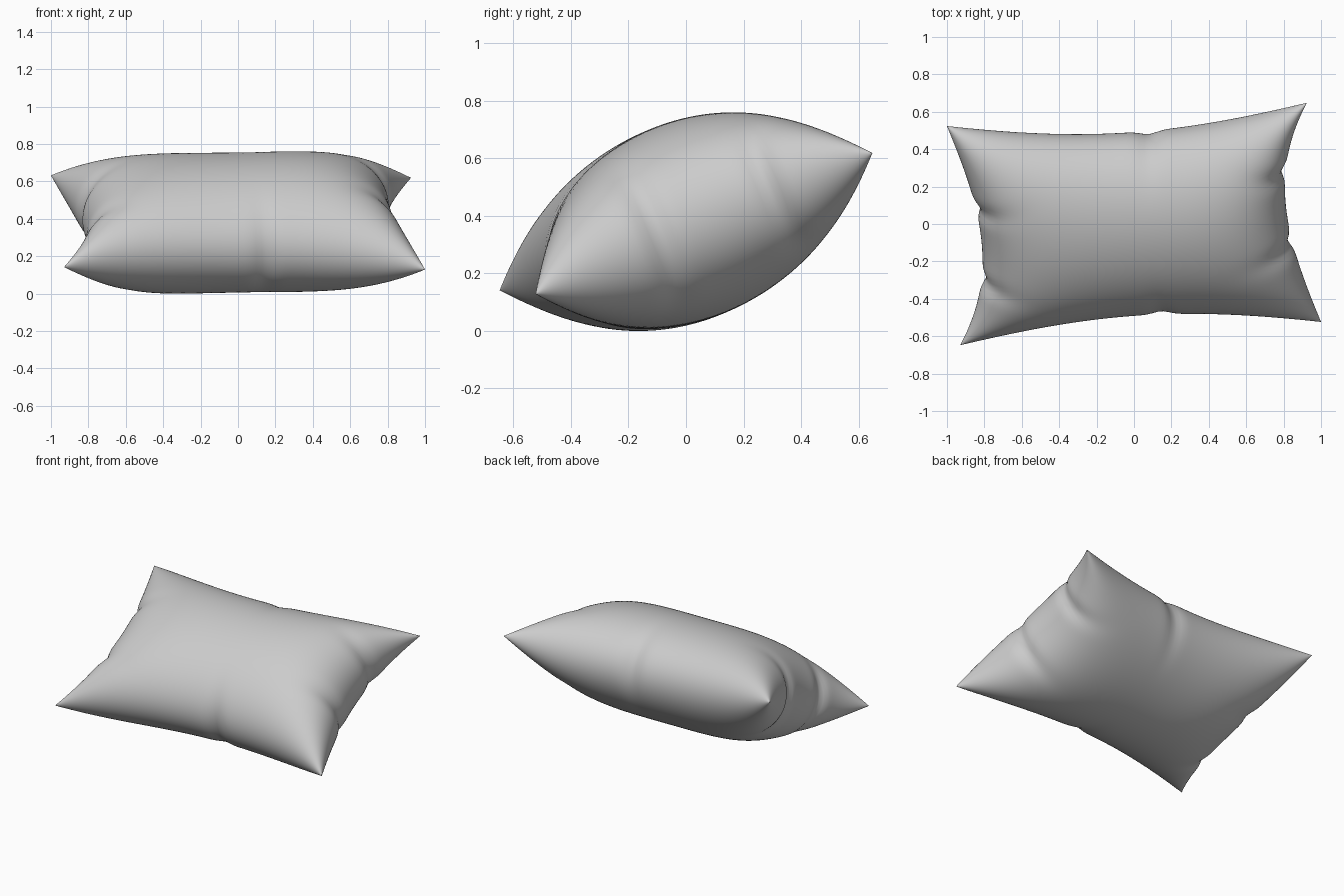
import bpy, bmesh, math
from mathutils import Matrix, Vector

if "Cube" in bpy.data.objects:
    bpy.data.objects.remove(bpy.data.objects["Cube"])

TILT = math.radians(22.7)
HALF = 0.345                      # half thickness at the centre
# corners in the pillow's own plane
BL, BR = Vector((-0.93, -0.69)), Vector((1.0, -0.58))
TL, TR = Vector((-1.0, 0.58)), Vector((0.925, 0.69))


def bump(x, centre, width):
    return math.exp(-((x - centre) / width) ** 2)


def outline(s, t):
    """Skewed rectangle with its four edges pulled in between the corners."""
    a, b = (s + 1) / 2, (t + 1) / 2
    p = BL.lerp(BR, a).lerp(TL.lerp(TR, a), b)
    p.x -= 0.145 * s * (1 - t * t) * (1 + 0.3 * s * t)
    p.y -= 0.125 * t * (1 - s * s)
    # small puckers on the seams
    p.x -= s * abs(s) ** 7 * 0.025 * (bump(t * s, 0.4, 0.07) + bump(t * s, -0.25, 0.07))
    p.y -= t * abs(t) ** 7 * 0.022 * bump(s, 0.12, 0.06)
    return p


def height(s, t):
    h = HALF * math.sqrt(max(0, 1 - s ** 4)) * math.sqrt(max(0, 1 - t * t))
    # soft creases running inward from the puckers
    crease = 0.10 * abs(t) ** 5 * bump(s, 0.12, 0.06)
    crease += 0.10 * abs(s) ** 7 * (bump(t * s, 0.4, 0.08) + bump(t * s, -0.25, 0.08))
    return h * (1 - crease)


# two inflated panels welded along the seam
bm = bmesh.new()
for side in (1, -1):
    made = bmesh.ops.create_grid(bm, x_segments=96, y_segments=72, size=1)["verts"]
    for v in made:
        s, t = (math.sin(c * math.pi / 2) for c in v.co.xy)
        p = outline(s, t)
        v.co = (p.x, p.y, side * height(s, t) - 0.03 * s * t * t)
bmesh.ops.remove_doubles(bm, verts=bm.verts, dist=1e-5)
bmesh.ops.recalc_face_normals(bm, faces=bm.faces)

# lean the pillow back and rest it on the ground
bmesh.ops.transform(bm, matrix=Matrix.Rotation(TILT, 4, 'X'), verts=bm.verts)
low = min(v.co.z for v in bm.verts)
bmesh.ops.translate(bm, vec=(0, 0, -low), verts=bm.verts)

mesh = bpy.data.meshes.new("pillow")
bm.to_mesh(mesh)
bm.free()
pillow = bpy.data.objects.new("pillow", mesh)
bpy.context.collection.objects.link(pillow)
for poly in mesh.polygons:
    poly.use_smooth = True
